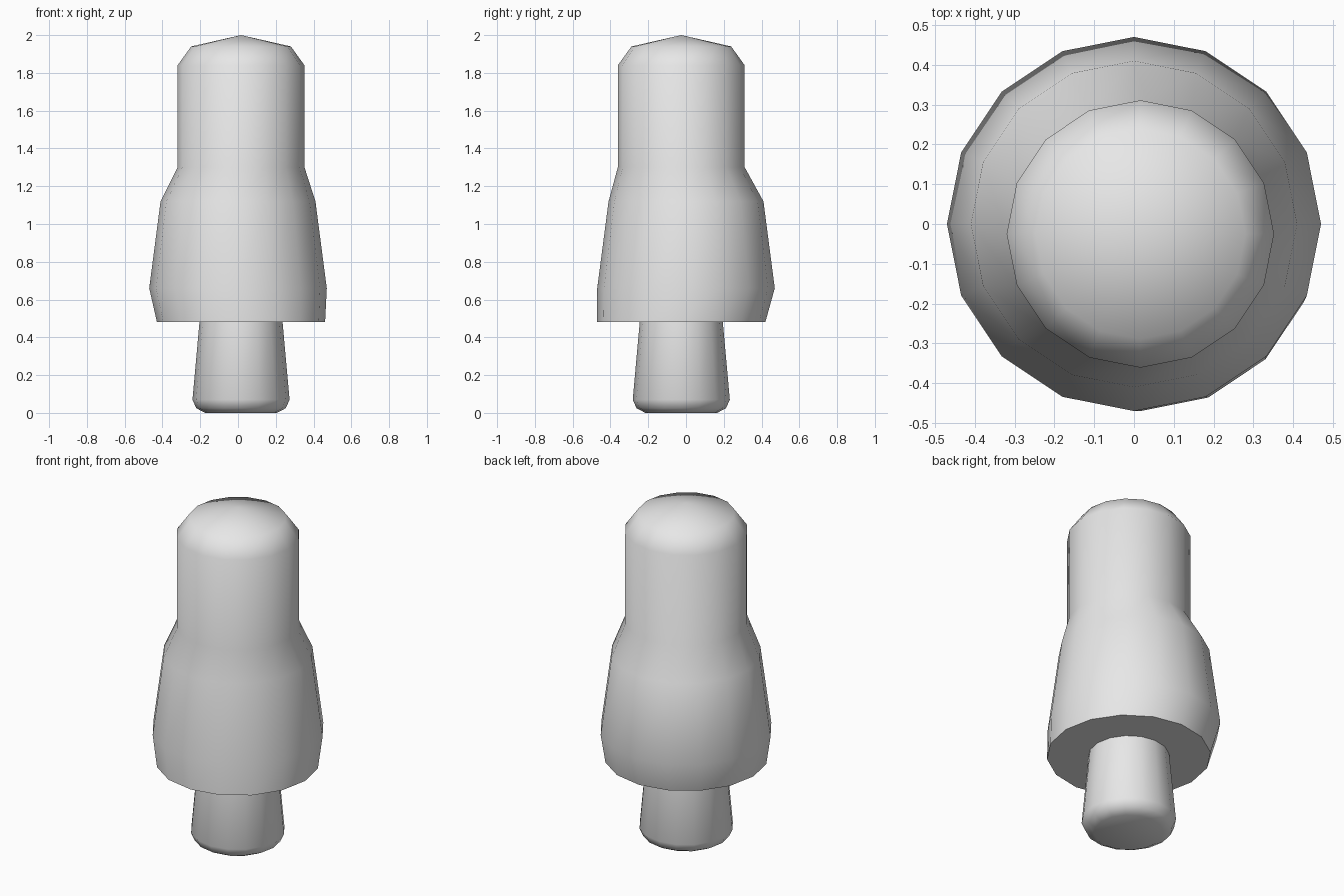
import bpy, bmesh
from math import cos, sin, pi, radians

cube = bpy.data.objects.get("Cube")
if cube:
    bpy.data.objects.remove(cube, do_unlink=True)

SIDES = 16
OFF = (0.016, -0.025)   # axis of the head, the hem and the peg
MID = (0, 0)            # axis of the widest part of the body

grey = bpy.data.materials.new("light grey")
grey.use_nodes = True
colour = (0.8, 0.8, 0.8, 1)
grey.diffuse_color = colour
grey.node_tree.nodes["Principled BSDF"].inputs["Base Color"].default_value = colour


def lathe(name, rings, tip=None):
    """Skin a stack of (centre, radius, height) rings; tip closes the top with a fan."""
    bm = bmesh.new()
    loops = []
    for (cx, cy), r, z in rings:
        loops.append([bm.verts.new((cx + r * cos(2 * pi * i / SIDES),
                                    cy + r * sin(2 * pi * i / SIDES), z))
                      for i in range(SIDES)])
    for low, high in zip(loops, loops[1:]):
        for i in range(SIDES):
            j = (i + 1) % SIDES
            bm.faces.new((low[i], low[j], high[j], high[i]))
    bm.faces.new(loops[0][::-1])
    top = loops[-1]
    if tip is None:
        bm.faces.new(top)
    else:
        apex = bm.verts.new((*OFF, tip))
        for i in range(SIDES):
            bm.faces.new((top[i], top[(i + 1) % SIDES], apex))
    bmesh.ops.recalc_face_normals(bm, faces=bm.faces)
    mesh = bpy.data.meshes.new(name)
    bm.to_mesh(mesh)
    bm.free()
    mesh.materials.append(grey)
    obj = bpy.data.objects.new(name, mesh)
    bpy.context.collection.objects.link(obj)
    bpy.ops.object.select_all(action='DESELECT')
    obj.select_set(True)
    bpy.context.view_layer.objects.active = obj
    bpy.ops.object.shade_smooth_by_angle(angle=radians(65))
    return obj


# Flared body running smoothly into the domed head
lathe("body_and_head", [
    (OFF, 0.445, 0.48),
    (MID, 0.47, 0.66),
    (MID, 0.41, 1.12),
    (OFF, 0.336, 1.30),
    (OFF, 0.336, 1.84),
    (OFF, 0.264, 1.94),
], tip=2.0)

# Tapered peg below, with a rounded foot
lathe("peg", [
    (OFF, 0.19, 0.0),
    (OFF, 0.237, 0.025),
    (OFF, 0.257, 0.07),
    (OFF, 0.22, 0.48),
])
